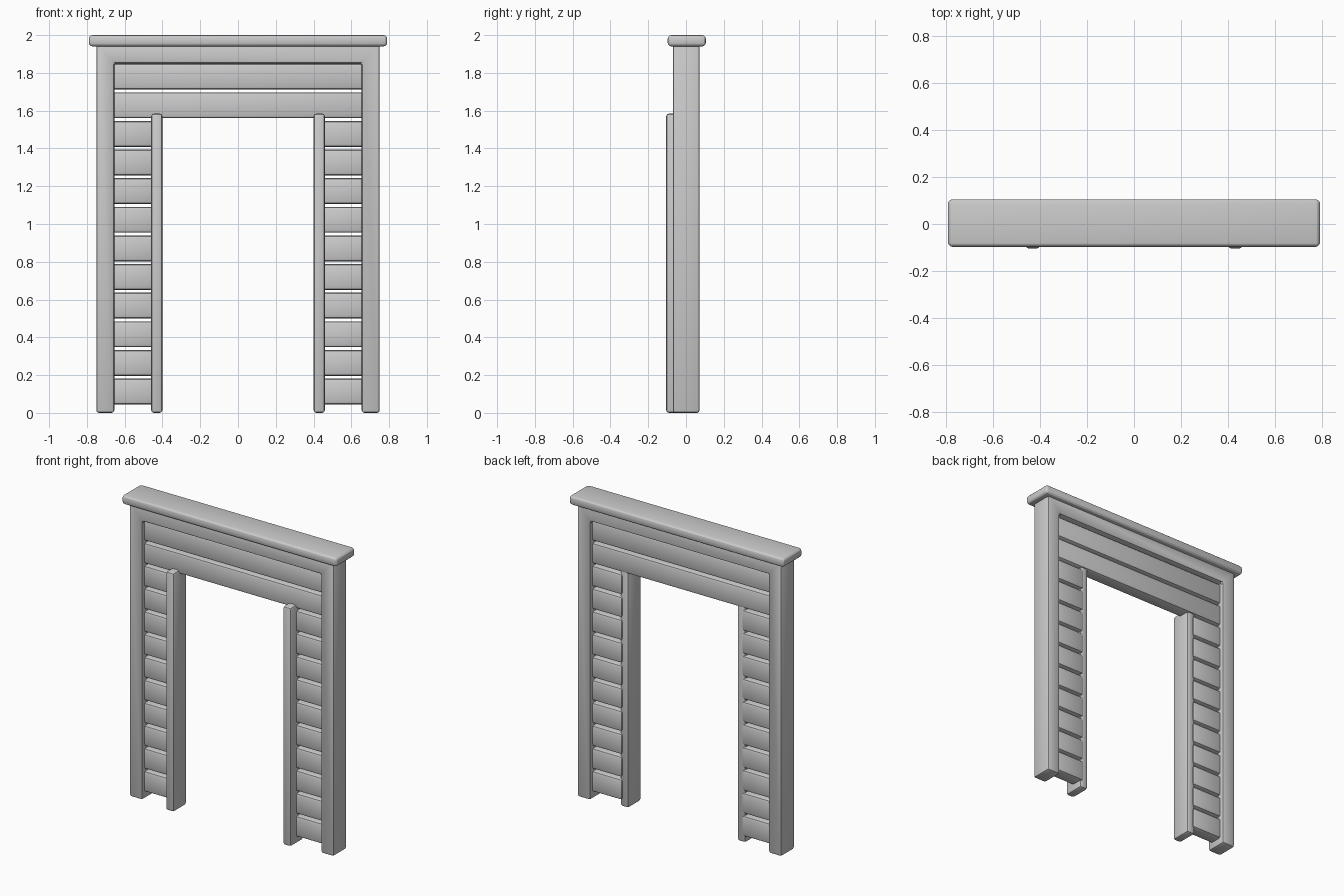
import bpy, bmesh

if "Cube" in bpy.data.objects:
    bpy.data.objects.remove(bpy.data.objects["Cube"])


def finish(name, bm, bevel, segments=2):
    """Turn a bmesh into an object with rounded edges."""
    bmesh.ops.recalc_face_normals(bm, faces=bm.faces)
    bmesh.ops.bevel(bm, geom=bm.edges[:], offset=bevel, segments=segments,
                    profile=0.5, affect='EDGES', clamp_overlap=True)
    mesh = bpy.data.meshes.new(name)
    bm.to_mesh(mesh)
    bm.free()
    ob = bpy.data.objects.new(name, mesh)
    bpy.context.collection.objects.link(ob)
    bpy.ops.object.select_all(action='DESELECT')
    ob.select_set(True)
    bpy.context.view_layer.objects.active = ob
    bpy.ops.object.shade_smooth_by_angle(angle=0.5)
    return ob


def box(name, x, y, z, bevel, segments=2):
    bm = bmesh.new()
    bmesh.ops.create_cube(bm, size=1)
    for v in bm.verts:
        v.co = [(a + b) / 2 + c * (b - a) for (a, b), c in zip((x, y, z), v.co)]
    return finish(name, bm, bevel, segments)


def mirrored_box(name, x, y, z, bevel):
    box(name + "_right", x, y, z, bevel)
    box(name + "_left", (-x[1], -x[0]), y, z, bevel)


# Outer frame: posts and top rail in one upside-down U
half = [(0.655, 1.85), (0.655, 0), (0.75, 0), (0.75, 1.955)]
outline = half + [(-x, z) for x, z in reversed(half)]
bm = bmesh.new()
face = bm.faces.new([bm.verts.new((x, -0.07, z)) for x, z in outline])
ext = bmesh.ops.extrude_face_region(bm, geom=[face])
moved = [g for g in ext["geom"] if isinstance(g, bmesh.types.BMVert)]
bmesh.ops.translate(bm, verts=moved, vec=(0, 0.142, 0))
finish("outer_frame", bm, 0.014)

# Cap board
box("cap_board", (-0.79, 0.79), (-0.097, 0.105), (1.94, 2.0), 0.02, 3)

# Inner trim posts beside the opening
mirrored_box("inner_trim", (0.40, 0.46), (-0.105, 0.035), (0, 1.585), 0.015)

# Horizontal planks: ten on each side, two full-width above the opening
pitch, height = 0.1515, 0.137
for i in range(12):
    z0 = 0.045 + i * pitch
    span = (z0, z0 + height)
    if i < 10:
        mirrored_box(f"side_plank_{i + 1}", (0.44, 0.68), (-0.045, 0.045), span, 0.016)
    else:
        box(f"header_plank_{i - 9}", (-0.68, 0.68), (-0.045, 0.045), span, 0.016)
